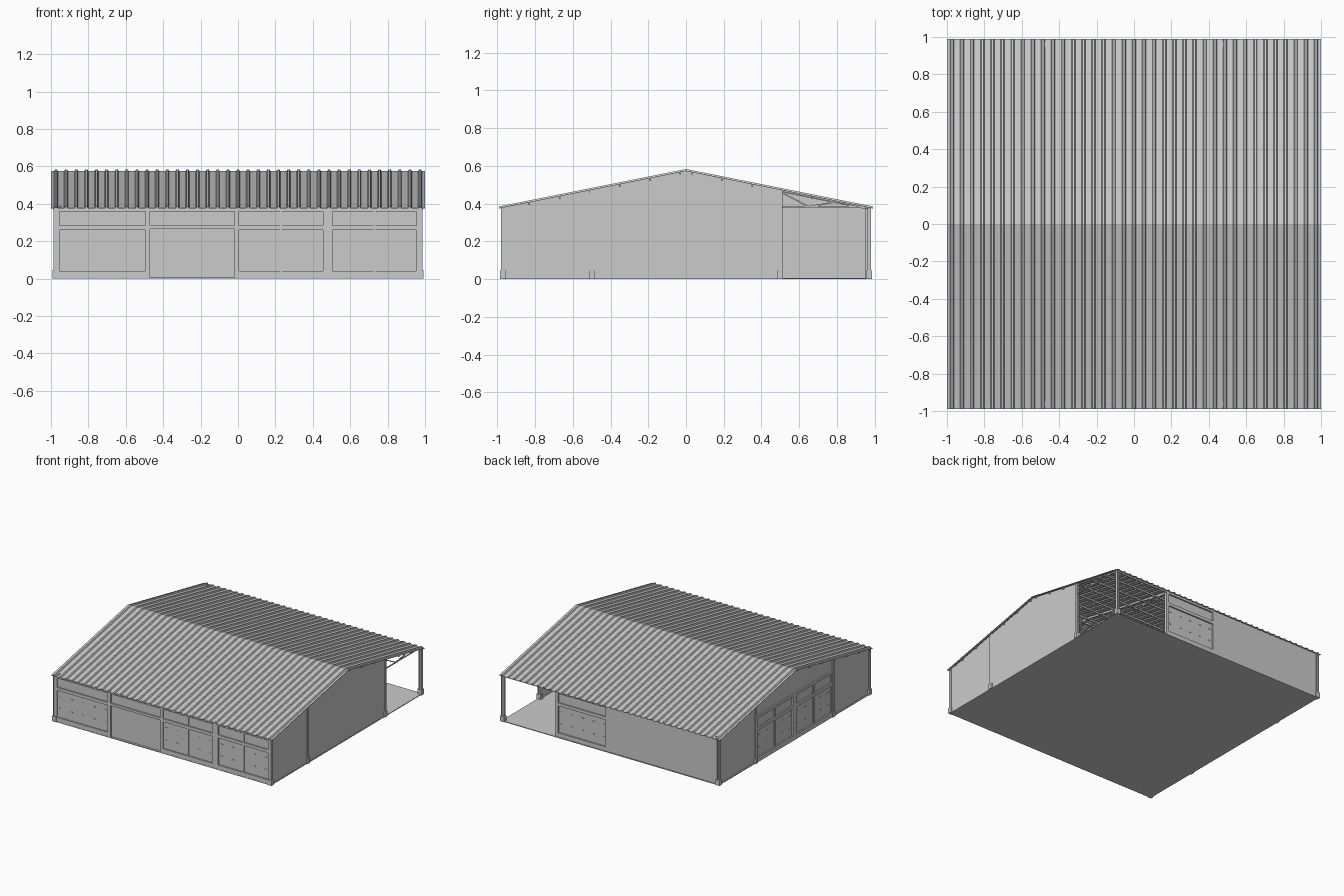
import bpy, bmesh, math
from mathutils import Vector, Matrix

if "Cube" in bpy.data.objects:
    bpy.data.objects.remove(bpy.data.objects["Cube"])


def finish(bm, name):
    bmesh.ops.recalc_face_normals(bm, faces=bm.faces)
    me = bpy.data.meshes.new(name)
    bm.to_mesh(me)
    bm.free()
    ob = bpy.data.objects.new(name, me)
    bpy.context.collection.objects.link(ob)
    return ob


def boxes(name, items):
    """One object from boxes given as (x0, x1, y0, y1, z0, z1)."""
    bm = bmesh.new()
    for x0, x1, y0, y1, z0, z1 in items:
        m = Matrix.Translation(((x0+x1)/2, (y0+y1)/2, (z0+z1)/2)) @ Matrix.Diagonal(
            (abs(x1-x0), abs(y1-y0), abs(z1-z0), 1))
        bmesh.ops.create_cube(bm, size=1, matrix=m)
    return finish(bm, name)


def bars(name, segs, w):
    """One object from square bars between pairs of points."""
    bm = bmesh.new()
    for a, b in segs:
        a, b = Vector(a), Vector(b)
        d = b - a
        m = (Matrix.Translation((a+b)/2) @ d.to_track_quat('Z', 'Y').to_matrix().to_4x4()
             @ Matrix.Diagonal((w, w, d.length, 1)))
        bmesh.ops.create_cube(bm, size=1, matrix=m)
    return finish(bm, name)


def prism(name, yz, x0, x1):
    bm = bmesh.new()
    f = bm.faces.new([bm.verts.new((x0, y, z)) for y, z in yz])
    r = bmesh.ops.extrude_face_region(bm, geom=[f])
    bmesh.ops.translate(bm, vec=(x1-x0, 0, 0),
                        verts=[v for v in r['geom'] if isinstance(v, bmesh.types.BMVert)])
    return finish(bm, name)


def roof_z(y):
    return 0.572 - 0.2*abs(y)


# Floor slab
boxes("floor_slab", [(-0.985, 0.985, -0.98, 0.98, 0, 0.006)])

# Corrugated roof: ribbed profile along x, swept over the ridge
ribs, pitch, h = 37, 2/37, 0.008
profile = []
for i in range(ribs):
    x = -1 + i*pitch
    profile += [(x, 0), (x+0.31*pitch, 0), (x+0.4*pitch, h), (x+0.6*pitch, h), (x+0.69*pitch, 0)]
profile.append((1, 0))
bm = bmesh.new()
rows = [[bm.verts.new((x, y, roof_z(y)+0.003+dz)) for x, dz in profile] for y in (-0.99, 0, 0.99)]
for r0, r1 in zip(rows, rows[1:]):
    for i in range(len(profile)-1):
        bm.faces.new((r0[i], r0[i+1], r1[i+1], r1[i]))
roof = finish(bm, "corrugated_roof")
sol = roof.modifiers.new("thickness", 'SOLIDIFY')
sol.thickness = 0.003

# Gable walls: right one stops at the open corner, left one is full
top = [(0, roof_z(0)), (-0.97, roof_z(0.97))]
prism("right_gable_wall", [(-0.97, 0), (0.5, 0), (0.5, roof_z(0.5))] + top, 0.965, 0.98)
prism("left_gable_wall", [(-0.97, 0), (0.97, 0), (0.97, roof_z(0.97))] + top, -0.975, -0.96)

# Front wall around the door, back wall up to the open corner
boxes("front_wall", [(-0.97, -0.47, -0.968, -0.955, 0, 0.38),
                     (-0.02, 0.97, -0.968, -0.955, 0, 0.38),
                     (-0.47, -0.02, -0.968, -0.955, 0.265, 0.38)])
boxes("back_wall", [(-0.97, 0.02, 0.955, 0.975, 0, 0.375),
                    (0.02, 0.5, 0.955, 0.965, 0, 0.375)])

# Roller door
boxes("roller_door", [(-0.47, -0.02, -0.962, -0.95, 0.004, 0.265)])


def bay(u0, u1, split=False):
    """Panelled bay as (u0, u1, depth, z0, z1): rails, stiles and pegs."""
    p = [(u0, u1, .012, 0, .04), (u0, u1, .012, .26, .285), (u0, u1, .012, .36, .38),
         (u0, u0+.025, .012, .04, .36), (u1-.025, u1, .012, .04, .36)]
    if split:
        c = (u0+u1)/2
        p.append((c-.006, c+.006, .009, .04, .36))
    n = 5
    for z in (0.11, 0.21):
        for k in range(n):
            u = u0 + (k+.5)*(u1-u0)/n
            p.append((u-.01, u+.01, .004, z, z+.006))
    return p


# Panelled bays on the front, back and left sides
front = bay(-0.98, -0.47) + bay(-0.02, 0.48, True) + bay(0.48, 0.98, True)
front += [(-.47, -.02, .012, .265, .285), (-.47, -.02, .012, .36, .38)]
boxes("front_panels", [(a, b, -.967-d, -.967, z0, z1) for a, b, d, z0, z1 in front])
boxes("back_panels", [(a, b, .964, .964+d, z0, z1) for a, b, d, z0, z1 in bay(0.02, 0.5)])
boxes("left_panels", [(-.974-d, -.974, a, b, z0, z1)
                      for a, b, d, z0, z1 in bay(-.5, 0, True) + bay(0, .5, True)])

# Steel H posts with concrete footings along both gable sides
posts, feet = [], []
for s in (-1, 1):
    for y in (-0.97, -0.5, 0.5, 0.97):
        zt, x = roof_z(y), s*0.975
        posts += [(x-.012, x-.008, y-.011, y+.011, 0, zt), (x+.008, x+.012, y-.011, y+.011, 0, zt),
                  (x-.008, x+.008, y-.003, y+.003, 0, zt)]
        feet.append((x-.018, x+.018, y-.015, y+.015, 0, 0.045))
boxes("steel_posts", posts)
boxes("post_footings", feet)

# Roof trusses
segs = []
for x in (-0.95, -0.48, 0, 0.48, 0.975):
    for s in (-1, 1):
        def P(y, z):
            return (x, s*y, z)
        y_in = 0.5 if x > 0.9 else 0
        segs += [(P(y_in, roof_z(y_in)-.007), P(.97, roof_z(.97)-.007)), (P(y_in, .384), P(.97, .384))]
        nodes = [(.5, roof_z(.5)-.01), (.65, .384), (.78, roof_z(.78)-.01)]
        if x < 0.9:
            nodes = [(0, roof_z(0)-.01), (.17, .384), (.33, roof_z(.33)-.01), (.42, .384)] + nodes
        segs += [(P(*a), P(*b)) for a, b in zip(nodes, nodes[1:])]
bars("roof_trusses", segs, 0.007)

# Purlins under the roof
boxes("purlins", [(-0.99, 0.99, s*y-.004, s*y+.004, roof_z(y)-.013, roof_z(y))
                  for s in (-1, 1) for y in (0.03, 0.19, 0.35, 0.51, 0.67, 0.83, 0.97)])

# Slim posts standing inside the open corner's edges
boxes("corner_posts", [(0.48, 0.5, 0.95, 0.97, 0, 0.375), (-0.48, -0.47, -0.98, -0.955, 0, 0.38)])
